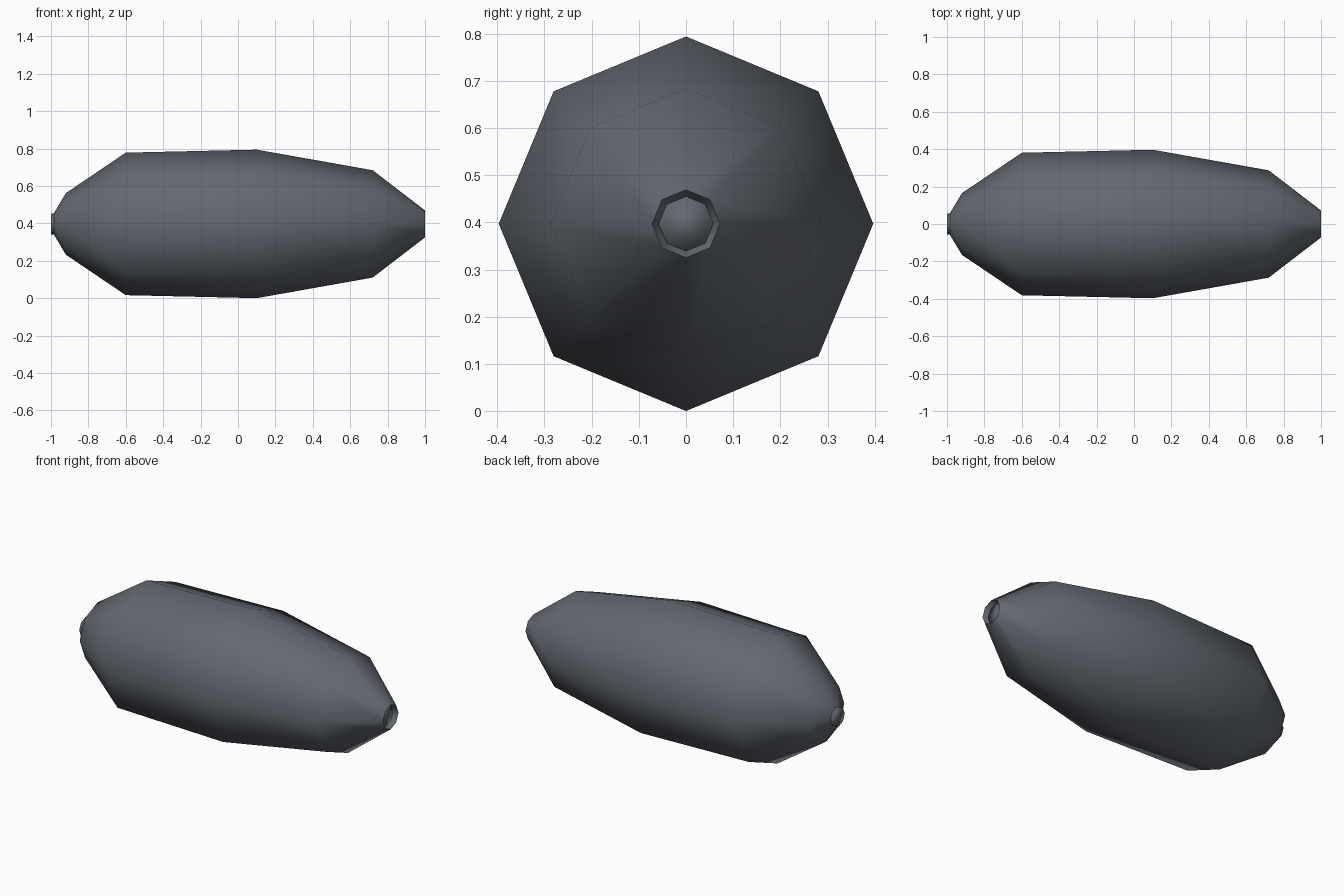
import bpy
import bmesh
import math

cube = bpy.data.objects.get("Cube")
if cube:
    bpy.data.objects.remove(cube, do_unlink=True)

SIDES = 8
AXIS_Z = 0.397

# Single dark slate colour
slate = bpy.data.materials.new("dark_slate")
slate.use_nodes = True
COLOUR = (0.125, 0.14, 0.165, 1)
slate.diffuse_color = COLOUR
slate.node_tree.nodes["Principled BSDF"].inputs["Base Color"].default_value = COLOUR


def lathe_x(name, profile, cap_start=False, cap_end=False):
    """Spin (x, radius) points around the long axis."""
    bm = bmesh.new()
    rings = []
    for x, r in profile:
        angles = [math.tau * i / SIDES for i in range(SIDES)]
        rings.append([bm.verts.new((x, r * math.cos(a), AXIS_Z + r * math.sin(a)))
                      for a in angles])
    for a, b in zip(rings, rings[1:]):
        for i in range(SIDES):
            j = (i + 1) % SIDES
            bm.faces.new((a[i], a[j], b[j], b[i]))
    if cap_start:
        bm.faces.new(rings[0])
    if cap_end:
        bm.faces.new(rings[-1])
    bmesh.ops.recalc_face_normals(bm, faces=bm.faces)
    # Outward normals, also for the open shell
    widest = max(bm.faces, key=lambda f: f.calc_area())
    centre = widest.calc_center_median()
    if widest.normal.y * centre.y + widest.normal.z * (centre.z - AXIS_Z) < 0:
        bmesh.ops.reverse_faces(bm, faces=bm.faces)
    for f in bm.faces:
        f.smooth = True
    # Crisp edge only where the rim folds back
    for e in bm.edges:
        if len(e.link_faces) == 2 and not (cap_start or cap_end):
            e.smooth = e.calc_face_angle() < math.radians(65)
    mesh = bpy.data.meshes.new(name)
    bm.to_mesh(mesh)
    bm.free()
    mesh.materials.append(slate)
    obj = bpy.data.objects.new(name, mesh)
    bpy.context.collection.objects.link(obj)
    return obj


# Faceted hull with an inward-sloping rim at the narrow end
lathe_x("hull", [(-0.985, 0.056), (-0.92, 0.165), (-0.6, 0.381), (0.1, 0.397),
                 (0.72, 0.287), (1.0, 0.072), (0.97, 0.057)])

# Rounded-looking plugs closing both ends
lathe_x("nose_plug", [(-1.0, 0.056), (-0.95, 0.056)], cap_start=True, cap_end=True)
lathe_x("tail_plug", [(0.9, 0.058), (0.972, 0.058)], cap_start=True, cap_end=True)
